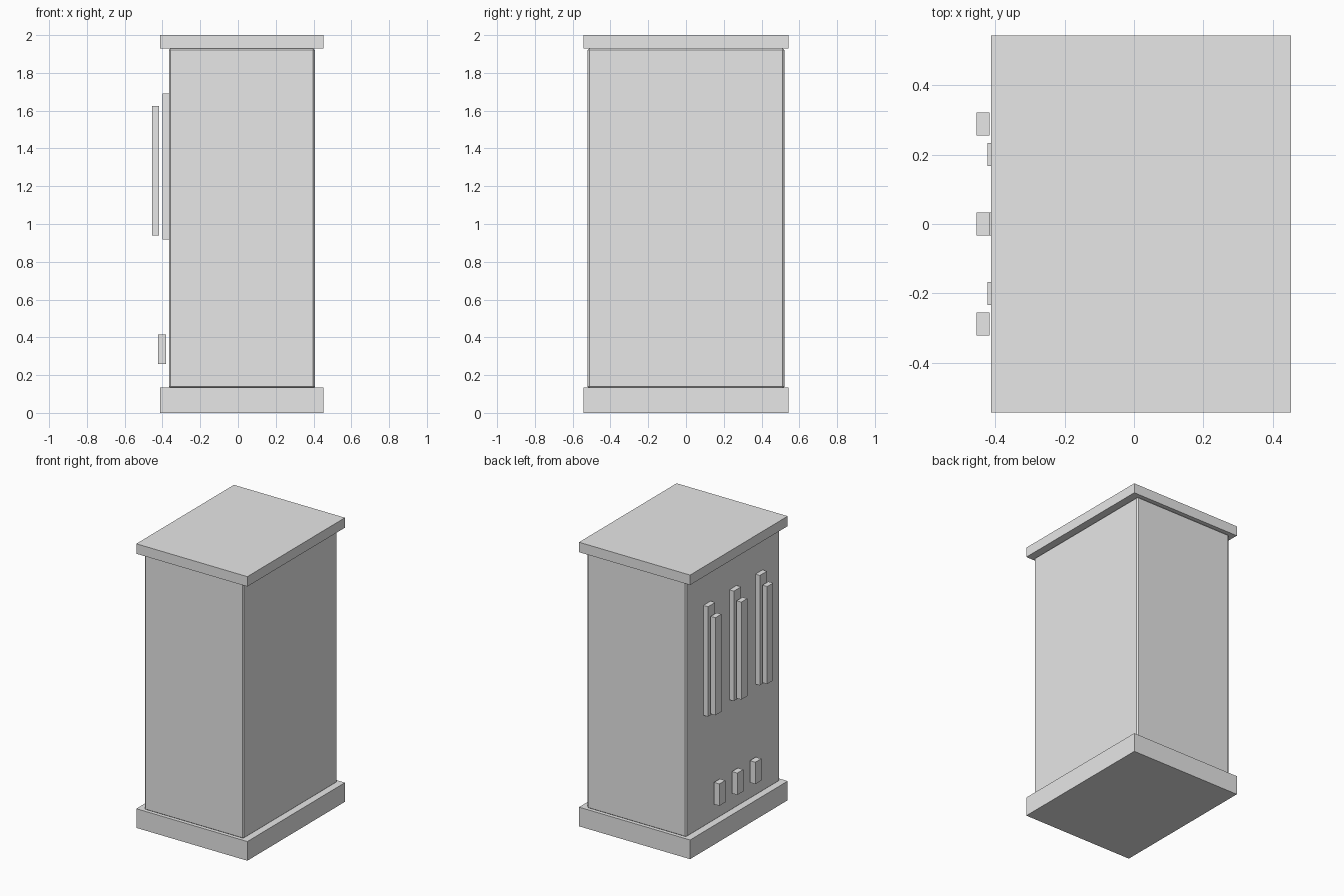
import bpy
import bmesh

if "Cube" in bpy.data.objects:
    bpy.data.objects.remove(bpy.data.objects["Cube"])

grey = bpy.data.materials.new("light_grey")
grey.diffuse_color = (0.8, 0.8, 0.8, 1)
grey.use_nodes = True
grey.node_tree.nodes["Principled BSDF"].inputs["Base Color"].default_value = grey.diffuse_color


def box(name, x, y, z, bevel=0.0):
    """Box from (min, max) ranges, with optional chamfered edges."""
    bm = bmesh.new()
    bmesh.ops.create_cube(bm, size=1)
    for v in bm.verts:
        v.co = [r[0] if c < 0 else r[1] for c, r in zip(v.co, (x, y, z))]
    if bevel:
        bmesh.ops.bevel(bm, geom=bm.edges[:], offset=bevel, segments=1,
                        affect='EDGES', profile=0.5)
    mesh = bpy.data.meshes.new(name)
    bm.to_mesh(mesh)
    bm.free()
    mesh.materials.append(grey)
    obj = bpy.data.objects.new(name, mesh)
    bpy.context.collection.objects.link(obj)
    return obj


# Plinth, chamfered cabinet body and cap slab
box("plinth", (-0.412, 0.453), (-0.543, 0.543), (0, 0.135))
box("cabinet_body", (-0.366, 0.407), (-0.521, 0.521), (0.13, 1.93), bevel=0.009)
box("cap_slab", (-0.412, 0.453), (-0.543, 0.543), (1.93, 2.0))

# Left side: three door plates with a raised bar in front of each, and low knobs
for i in (-1, 0, 1):
    y = 0.288 * i
    box(f"door_plate_{i + 2}", (-0.401, -0.36), (y - 0.04, y + 0.04), (0.918, 1.692))
    box(f"door_bar_{i + 2}", (-0.454, -0.417), (y - 0.033, y + 0.033), (0.939, 1.626))
    y = 0.2 * i
    box(f"low_knob_{i + 2}", (-0.423, -0.381), (y - 0.033, y + 0.033), (0.26, 0.414))
